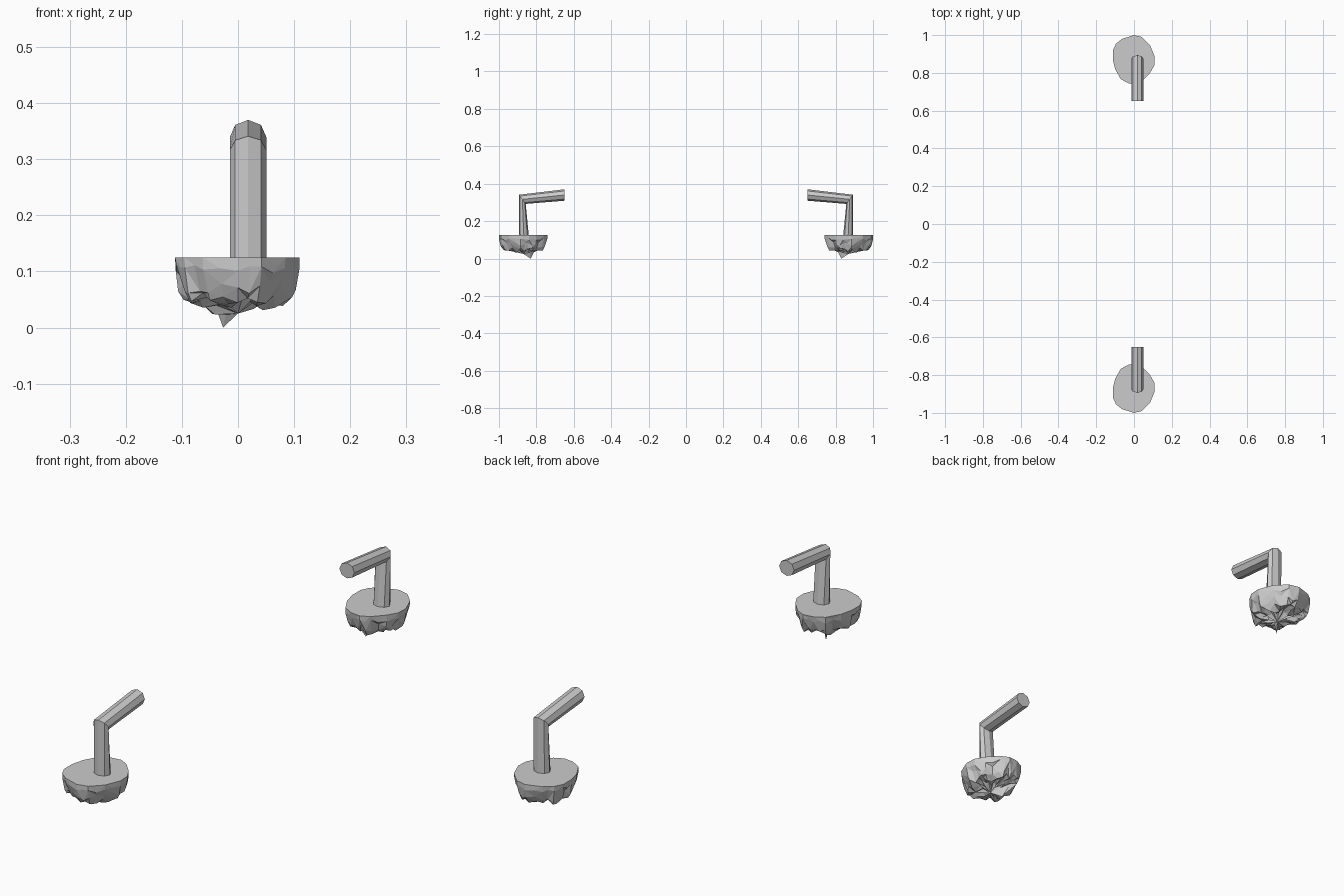
import bpy, bmesh, math, random
from mathutils import Vector

if "Cube" in bpy.data.objects:
    bpy.data.objects.remove(bpy.data.objects["Cube"])


def make_object(name, verts, faces, side):
    """Mesh built at +y, or mirrored across y = 0 when side is -1."""
    bm = bmesh.new()
    vs = [bm.verts.new((v[0], v[1] * side, v[2])) for v in verts]
    for f in faces:
        bm.faces.new([vs[i] for i in f])
    bmesh.ops.recalc_face_normals(bm, faces=bm.faces[:])
    me = bpy.data.meshes.new(name)
    bm.to_mesh(me)
    bm.free()
    ob = bpy.data.objects.new(name, me)
    bpy.context.collection.objects.link(ob)
    return ob


def bridge(a, b, n, triangles=False):
    faces = []
    for i in range(n):
        j = (i + 1) % n
        if not triangles:
            faces.append((a + i, a + j, b + j, b + i))
        elif i % 2:
            faces += [(a + i, a + j, b + i), (a + j, b + j, b + i)]
        else:
            faces += [(a + i, a + j, b + j), (a + i, b + j, b + i)]
    return faces


# Rock rim outline, seen from above
RIM = [(0, 1.0), (-.063, .98), (-.095, .955), (-.112, .92), (-.112, .87),
       (-.10, .82), (-.07, .767), (-.03, .745), (.01, .74), (.045, .757),
       (.085, .80), (.108, .84), (.11, .885), (.085, .947), (.042, .99)]
CENTRE = Vector((0, .87))
# Hanging points on the underside: x, y, z, reach
SPIKES = [(-.035, .84, 0, .03), (.008, .875, .012, .024),
          (-.02, .935, .03, .022), (.05, .91, .026, .024),
          (.045, .82, .034, .022), (-.075, .88, .034, .022)]


def rock(side):
    rng = random.Random(7)
    outline = []
    for i, p in enumerate(RIM):
        a, b = Vector(p), Vector(RIM[(i + 1) % len(RIM)])
        outline += [a, (a + b) / 2]
    n = len(outline)
    verts, faces = [], []
    # scale, height, radial jitter, height jitter
    rings = [(1, .125, 0, .0), (.99, .104, .012, .008), (.91, .074, .05, .014),
             (.80, .05, .06, .012), (.60, .047, .07, .012), (.33, .044, .06, .012)]
    for k, (s, z, jr, jz) in enumerate(rings):
        for i, p in enumerate(outline):
            rib = jr * (.7 if i % 4 < 2 else -.7)
            r = min(1, s + rib + rng.uniform(-jr, jr) * .6)
            q = CENTRE + (p - CENTRE) * r
            h = z + rng.uniform(-jz, jz)
            if k > 2:
                for sx, sy, sz, reach in SPIKES:
                    w = max(0, 1 - (q - Vector((sx, sy))).length / reach)
                    h = min(h, h + (sz - h) * w)
            verts.append((q.x, q.y, h))
    faces.append(tuple(range(n)))
    for k in range(len(rings) - 1):
        faces += bridge(k * n, (k + 1) * n, n, True)
    verts.append((CENTRE.x, CENTRE.y, .025))
    last = (len(rings) - 1) * n
    faces += [(last + i, last + (i + 1) % n, len(verts) - 1) for i in range(n)]
    # settle the lowest tip on the ground
    low = min(range(len(verts)), key=lambda i: verts[i][2])
    verts[low] = (verts[low][0], verts[low][1], 0)
    return make_object("rock_base", verts, faces, side)


def bent_pipe(side):
    # each octagonal ring: outer point and inner point in (y, z)
    sections = [((.894, .118), (.840, .118)),
                ((.893, .341), (.857, .292)),
                ((.650, .370), (.650, .309))]
    verts, faces = [], []
    for outer, inner in sections:
        o, i = Vector(outer), Vector(inner)
        for k in range(8):
            a = k * math.pi / 4
            p = (o + i) / 2 + (o - i) / 2 * math.cos(a)
            verts.append((.018 + .0325 * math.sin(a), p.x, p.y))
    faces = bridge(0, 8, 8) + bridge(8, 16, 8)
    faces += [tuple(range(8)), tuple(range(16, 24))]
    return make_object("bent_pipe", verts, faces, side)


for side in (-1, 1):
    rock(side)
    bent_pipe(side)
